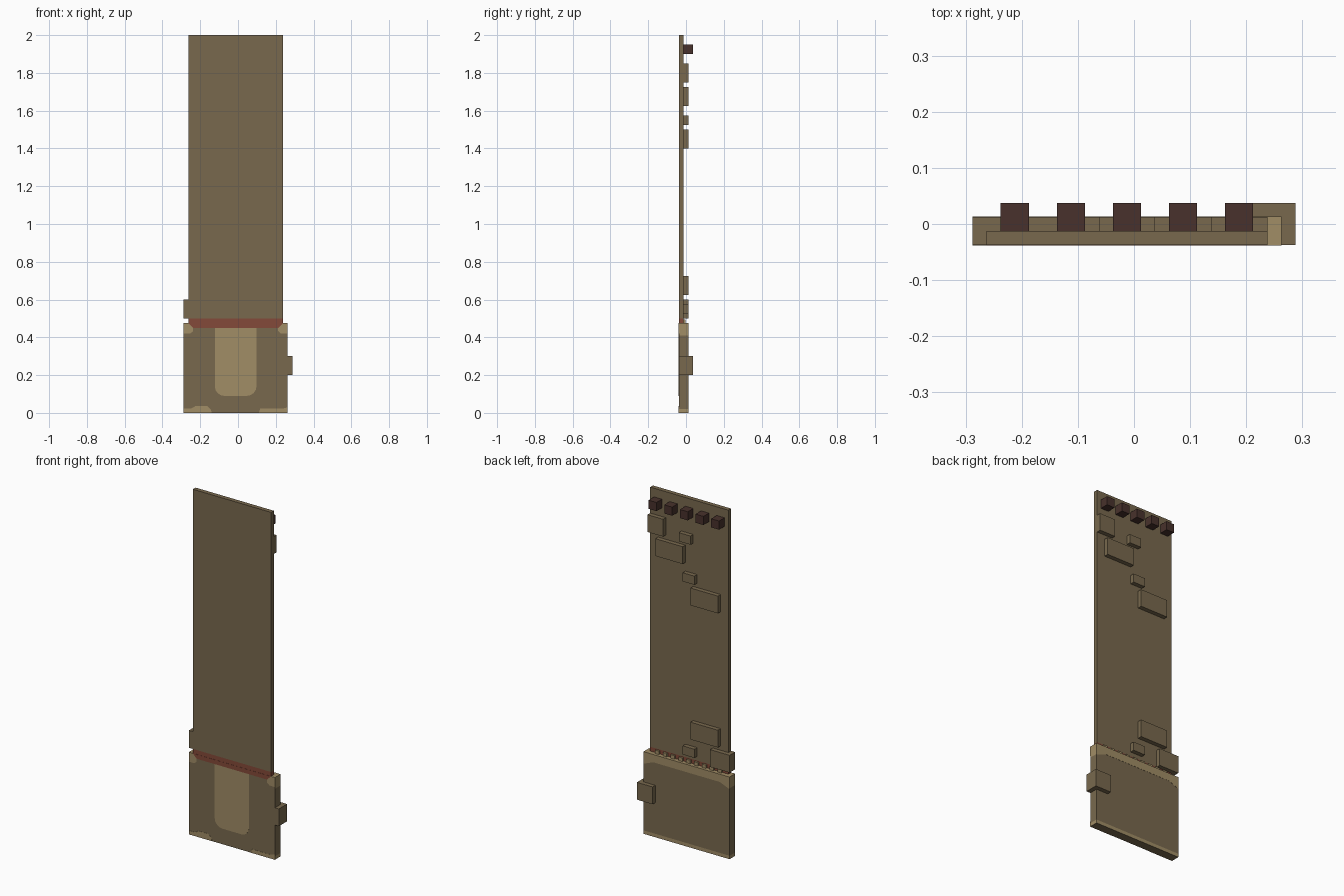
import bpy, bmesh, math
from mathutils import Vector

if "Cube" in bpy.data.objects:
    bpy.data.objects.remove(bpy.data.objects["Cube"], do_unlink=True)


def material(name, rgb):
    m = bpy.data.materials.new(name)
    m.use_nodes = True
    m.diffuse_color = (*rgb, 1)
    m.node_tree.nodes["Principled BSDF"].inputs["Base Color"].default_value = (*rgb, 1)
    return m


BROWN = material("board brown", (0.190, 0.141, 0.076))
TAN = material("light tan", (0.356, 0.266, 0.133))
RED = material("brick red", (0.231, 0.067, 0.041))
DARK = material("dark maroon", (0.065, 0.031, 0.025))

FRONT, BOARD_BACK, CHIP_BACK, TALL_BACK = -0.0375, -0.0125, 0.0125, 0.0375


def prism(name, outline, axis, lo, hi, mats, cuts=(), rule=None):
    """Extrude an outline: (x, z) points along y, or (x, y) points along z."""
    bm = bmesh.new()
    place = (lambda a, b, t: (a, t, b)) if axis == "y" else (lambda a, b, t: (a, b, t))
    face = bm.faces.new([bm.verts.new(place(a, b, lo)) for a, b in outline])
    ext = bmesh.ops.extrude_face_region(bm, geom=[face])
    verts = [g for g in ext["geom"] if isinstance(g, bmesh.types.BMVert)]
    bmesh.ops.translate(bm, verts=verts, vec=Vector(place(0, 0, hi - lo)))
    for z in cuts:
        bmesh.ops.bisect_plane(bm, geom=bm.verts[:] + bm.edges[:] + bm.faces[:],
                               plane_co=(0, 0, z), plane_no=(0, 0, 1))
    bmesh.ops.recalc_face_normals(bm, faces=bm.faces)
    if rule:
        for f in bm.faces:
            f.material_index = rule(f.calc_center_median(), f.normal)
    me = bpy.data.meshes.new(name)
    bm.to_mesh(me)
    bm.free()
    for m in mats:
        me.materials.append(m)
    ob = bpy.data.objects.new(name, me)
    bpy.context.collection.objects.link(ob)
    return ob


def box(name, x0, x1, y0, y1, z0, z1, mats, **kw):
    return prism(name, [(x0, y0), (x1, y0), (x1, y1), (x0, y1)], "z", z0, z1, mats, **kw)


def front_plate(name, outline, mat):
    return prism(name, outline, "y", FRONT - 0.001, FRONT + 0.001, [mat])


# Long board with a red band at its foot
box("long_board", -0.2625, 0.2375, FRONT, BOARD_BACK, 0.475, 2.0, [BROWN, RED],
    cuts=[0.5], rule=lambda c, n: int(c.z < 0.5))


# Thick lower block: tan top, tan upper sides, tan lower rim on back and sides
def block_rule(c, n):
    if n.z > 0.5:
        return 1
    rim = c.z < 0.02 and (abs(n.x) > 0.5 or n.y > 0.5)
    shoulder = c.z > 0.41 and abs(n.x) > 0.5
    return int(rim or shoulder)


box("lower_block", -0.2875, 0.2625, FRONT, CHIP_BACK, 0, 0.475, [BROWN, TAN],
    cuts=[0.02, 0.41], rule=block_rule)

# Painted front of the block: red band, U-shaped panel, worn corners
front_plate("red_band_front", [(-0.2625, 0.475), (-0.2375, 0.45), (0.2125, 0.45),
                               (0.2375, 0.475)], RED)
R, CX, HALF, BASE = 0.05, -0.0125, 0.11, 0.09
panel = [(CX + HALF, 0.45), (CX - HALF, 0.45)]
for side, start in ((-1, math.pi), (1, 1.5 * math.pi)):
    for i in range(5):
        a = start + i * math.pi / 8
        panel.append((CX + side * (HALF - R) + R * math.cos(a), BASE + R + R * math.sin(a)))
front_plate("front_panel", panel, TAN)
for name, s in (("right", -1), ("left", 1)):
    corner = [(0.275, 0.475), (0.25, 0.475), (0.225, 0.45), (0.225, 0.433),
              (0.24, 0.42), (0.275, 0.42)]
    front_plate(name + "_upper_corner", [(CX + s * x, z) for x, z in corner], TAN)
front_plate("right_lower_wear", [(-0.2875, 0), (-0.14, 0), (-0.143, 0.018), (-0.163, 0.036),
                                 (-0.225, 0.036), (-0.25, 0.022), (-0.2875, 0.022)], TAN)
front_plate("left_lower_wear", [(0.11, 0), (0.2625, 0), (0.2625, 0.03), (0.235, 0.022),
                                (0.117, 0.022)], TAN)

# Tan strip across the top of the block's back
prism("back_strip", [(-0.2875, 0.475), (0.2625, 0.475), (0.2625, 0.405), (0.2, 0.43),
                     (-0.225, 0.43), (-0.2875, 0.405)], "y",
      CHIP_BACK - 0.001, CHIP_BACK + 0.001, [TAN])

# Row of contact pins where the board meets the block
for i in range(9):
    x = -0.2125 + 0.05 * i
    box(f"contact_pin_{i + 1}", x - 0.0125, x + 0.0125, BOARD_BACK - 0.002, -0.002,
        0.47, 0.495, [TAN])

# Chips on the back: x range, z range
chips = [(0.1375, 0.2375, 1.75, 1.85), (-0.0375, 0.0375, 1.75, 1.8),
         (0.0125, 0.1875, 1.625, 1.725), (-0.0625, 0.0125, 1.525, 1.575),
         (-0.2125, -0.0375, 1.4, 1.5), (-0.2125, -0.0375, 0.625, 0.725),
         (-0.0625, 0.0125, 0.525, 0.575)]
for i, (x0, x1, z0, z1) in enumerate(chips):
    box(f"back_chip_{i + 1}", x0, x1, BOARD_BACK - 0.002, CHIP_BACK, z0, z1, [BROWN])

# Clips wrapping round the edges of the board and block
prism("right_edge_clip", [(-0.2875, FRONT), (-0.2625, FRONT), (-0.2625, BOARD_BACK),
                          (-0.1625, BOARD_BACK), (-0.1625, CHIP_BACK),
                          (-0.2875, CHIP_BACK)], "z", 0.5, 0.6, [BROWN])
prism("left_edge_clip", [(0.2875, FRONT), (0.2625, FRONT), (0.2625, CHIP_BACK),
                         (0.1875, CHIP_BACK), (0.1875, TALL_BACK),
                         (0.2875, TALL_BACK)], "z", 0.2, 0.3, [BROWN])

# Five dark cubes along the top of the back
for i in range(5):
    x = -0.2125 + 0.1 * i
    box(f"top_cube_{i + 1}", x - 0.025, x + 0.025, BOARD_BACK - 0.002, TALL_BACK,
        1.9, 1.95, [DARK])
